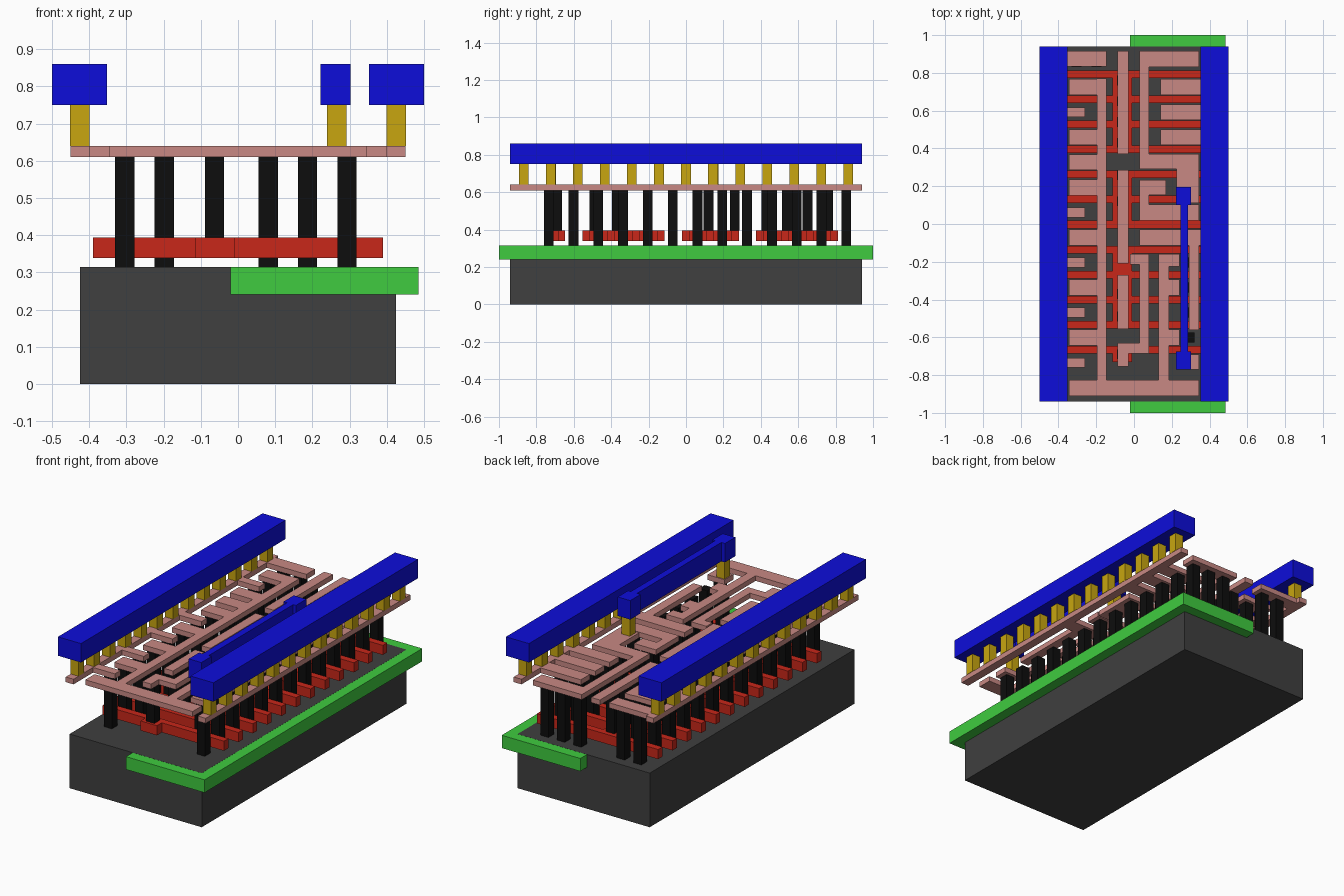
import bpy, bmesh, math

if "Cube" in bpy.data.objects:
    bpy.data.objects.remove(bpy.data.objects["Cube"])


def material(name, rgb):
    m = bpy.data.materials.new(name)
    m.diffuse_color = (*rgb, 1)
    m.use_nodes = True
    m.node_tree.nodes["Principled BSDF"].inputs["Base Color"].default_value = m.diffuse_color
    return m


GREY = material("dark_grey", (0.05, 0.05, 0.05))
GREEN = material("green", (0.05, 0.6, 0.05))
RED = material("red", (0.58, 0.02, 0.01))
BLACK = material("black", (0.004, 0.004, 0.004))
PINK = material("pink", (0.58, 0.25, 0.23))
GOLD = material("gold", (0.58, 0.38, 0.005))
BLUE = material("blue", (0.004, 0.004, 0.7))


def layer(name, rects, z0, z1, mat):
    """Merge rectangles (x0, x1, y0, y1) into one flat plate between z0 and z1."""
    rects = [tuple(round(v, 4) for v in r) for r in rects]
    xs = sorted({v for r in rects for v in r[:2]})
    ys = sorted({v for r in rects for v in r[2:]})
    cells = set()
    for a, b, c, d in rects:
        for i in range(xs.index(a), xs.index(b)):
            for j in range(ys.index(c), ys.index(d)):
                cells.add((i, j))
    bm = bmesh.new()
    cache = {}

    def vert(i, j, k):
        if (i, j, k) not in cache:
            cache[i, j, k] = bm.verts.new((xs[i], ys[j], (z0, z1)[k]))
        return cache[i, j, k]

    for i, j in sorted(cells):
        ring = [(i, j), (i + 1, j), (i + 1, j + 1), (i, j + 1)]
        bm.faces.new([vert(*p, 1) for p in ring])
        bm.faces.new([vert(*p, 0) for p in reversed(ring)])
        for n, step in enumerate([(0, -1), (1, 0), (0, 1), (-1, 0)]):
            if (i + step[0], j + step[1]) not in cells:
                p, q = ring[n], ring[(n + 1) % 4]
                bm.faces.new([vert(*p, 0), vert(*q, 0), vert(*q, 1), vert(*p, 1)])
    bmesh.ops.dissolve_limit(bm, angle_limit=math.radians(1),
                             verts=bm.verts[:], edges=bm.edges[:])
    mesh = bpy.data.meshes.new(name)
    bm.to_mesh(mesh)
    bm.free()
    mesh.materials.append(mat)
    ob = bpy.data.objects.new(name, mesh)
    bpy.context.collection.objects.link(ob)
    return ob


def square(x, y, s=0.052):
    return (x - s / 2, x + s / 2, y - s / 2, y + s / 2)


PITCH = 0.1326
row = [0.793 - PITCH * n for n in range(12)]        # gate bars
gap = [0.857 - PITCH * n for n in range(13)]        # spaces between gate bars

# Base block and the well slab set into it
layer("substrate", [(-0.425, 0.425, -0.94, 0.94)], 0, 0.315, GREY)
layer("well", [(-0.02, 0.485, -1, 1)], 0.24, 0.3145, GREEN)

# Gate bars, joined in groups by a central pad
groups = [(0, 3), (4, 6), (7, 10), (11, 11)]
for n, (a, b) in enumerate(groups):
    bars = [(-0.39, 0.39, row[k] - 0.02, row[k] + 0.02) for k in range(a, b + 1)]
    low = row[b] - (0.065 if a == b else 0.02)
    bars.append((-0.115, -0.01, low, row[a] + 0.02))
    layer(f"gate_group_{n + 1}", bars, 0.338, 0.394, RED)

# Tall contacts from the base up to the pink wiring
left_plates = (1, 3, 4, 5, 7, 9, 11)
posts = [square(-0.305, y) for y in gap]
posts += [square(-0.198, gap[k]) for k in (0,) + left_plates]
posts += [square(0.081, gap[k]) for k in (0, 4, 5, 6, 7)]
posts += [square(0.187, gap[k]) for k in (0, 1, 2, 3, 4, 6, 7, 9, 11)]
posts += [square(0.293, y) for y in gap]
layer("base_contacts", posts, 0.315, 0.61, BLACK)
layer("gate_contacts", [square(-0.063, y) for y in
      (0.76, 0.65, 0.54, 0.43, 0.26, 0.12, -0.37, -0.49, -0.69)], 0.394, 0.61, BLACK)

# Left wiring: rail with short fingers, and a comb joined to the bottom plate
fingers = [(-0.40, -0.26, gap[k] - 0.026, gap[k] + 0.026) for k in (2, 6, 8, 10, 12)]
layer("left_rail", [(-0.45, -0.40, -0.94, 0.94), (-0.40, -0.145, 0.835, 0.915)]
      + fingers, 0.61, 0.64, PINK)
comb = [(-0.345, -0.145, gap[k] - 0.042, gap[k] + 0.042) for k in left_plates]
comb += [(-0.197, -0.145, -0.83, 0.77), (-0.345, 0.345, -0.91, -0.825)]
# riser from the bottom plate with its side tabs
comb += [(0.13, 0.185, -0.83, -0.165), (0.13, 0.24, -0.225, -0.16)]
comb += [(0.185, 0.24, gap[k] - 0.042, gap[k] + 0.042) for k in (9, 11)]
layer("comb_wiring", comb, 0.61, 0.64, PINK)

# Middle strips over the gate pads
layer("gate_strip_top", [(-0.087, -0.03, 0.37, 0.915)], 0.61, 0.64, PINK)
layer("gate_strip_middle", [(-0.087, -0.03, -0.21, 0.285)], 0.61, 0.64, PINK)
layer("gate_strip_lower", [(-0.087, -0.03, -0.555, -0.27)], 0.61, 0.64, PINK)
layer("gate_strip_bottom", [(-0.087, -0.03, -0.755, -0.63), (-0.03, 0.08, -0.685, -0.63),
      (0.03, 0.08, -0.63, -0.16), (-0.02, 0.08, -0.215, -0.16)], 0.61, 0.64, PINK)

# Right wiring: rail with plates, an upper frame and small patches
plates = [(0.14, 0.40, gap[k] - 0.042, gap[k] + 0.042) for k in (1, 2, 3)]
plates += [(0.03, 0.40, gap[7] - 0.042, gap[7] + 0.042), (0.29, 0.345, -0.56, -0.03)]
layer("right_rail", [(0.40, 0.45, -0.94, 0.94)] + plates, 0.61, 0.64, PINK)
layer("upper_frame", [(0.03, 0.345, 0.83, 0.915), (0.03, 0.08, 0.29, 0.83),
      (0.03, 0.345, 0.29, 0.37), (0.225, 0.345, 0.155, 0.30),
      (0.225, 0.345, 0.11, 0.16)], 0.61, 0.64, PINK)
layer("inner_hook", [(0.03, 0.17, gap[5] - 0.04, gap[5] + 0.04), (0.03, 0.08, 0.02, 0.2),
      (0.03, 0.345, gap[6] - 0.042, gap[6] + 0.042)], 0.61, 0.64, PINK)
layer("lower_patch", [(0.235, 0.345, -0.77, -0.69)], 0.61, 0.64, PINK)

# Gold vias under both rails and the jumper
via_y = [0.1447 * n for n in range(-6, 7)]
for side, sx in (("left", -1), ("right", 1)):
    layer(f"{side}_vias", [square(sx * 0.426, y) for y in via_y], 0.64, 0.75, GOLD)
    x0, x1 = sorted((sx * 0.352, sx * 0.5))
    layer(f"{side}_power_bar", [(x0, x1, -0.94, 0.94)], 0.75, 0.86, BLUE)
layer("jumper_vias", [square(0.266, 0.148), square(0.266, -0.722)], 0.64, 0.75, GOLD)

# Blue jumper: thin bar with a pad at each end
layer("jumper", [(0.222, 0.303, 0.10, 0.195), (0.222, 0.303, -0.77, -0.675),
      (0.245, 0.285, -0.675, 0.10)], 0.75, 0.86, BLUE)
